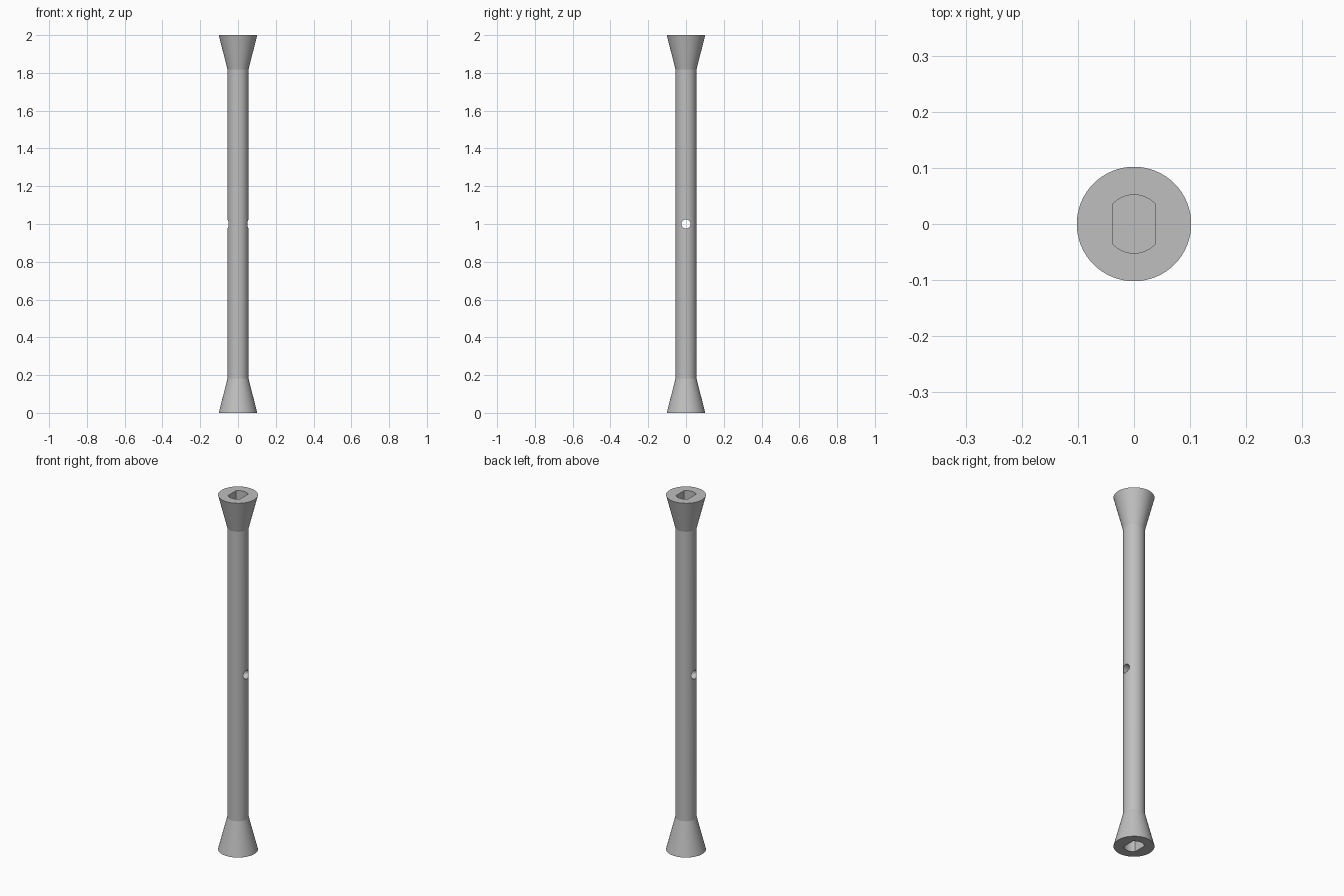
import bpy, bmesh, math

HEIGHT = 2.0
SEGMENTS = 64
END_RADIUS, SHAFT_RADIUS, FLARE = 0.102, 0.055, 0.183
SOCKET_RADIUS, SOCKET_HALF_WIDTH, SOCKET_DEPTH = 0.052, 0.037, 0.17
PIN_RADIUS = 0.024

cube = bpy.data.objects.get("Cube")
if cube:
    bpy.data.objects.remove(cube, do_unlink=True)

# Single grey material
grey = bpy.data.materials.new("plain_grey")
grey.use_nodes = True
colour = (0.52, 0.52, 0.52, 1)
grey.diffuse_color = colour
grey.node_tree.nodes["Principled BSDF"].inputs["Base Color"].default_value = colour


def loft(name, rings):
    """Closed solid skinned through equal-length rings of points."""
    bm = bmesh.new()
    loops = [[bm.verts.new(p) for p in ring] for ring in rings]
    for low, high in zip(loops, loops[1:]):
        for i in range(len(low)):
            j = (i + 1) % len(low)
            bm.faces.new((low[i], low[j], high[j], high[i]))
    bm.faces.new(loops[0][::-1])
    bm.faces.new(loops[-1])
    bmesh.ops.recalc_face_normals(bm, faces=bm.faces)
    mesh = bpy.data.meshes.new(name)
    bm.to_mesh(mesh)
    bm.free()
    mesh.materials.append(grey)
    obj = bpy.data.objects.new(name, mesh)
    bpy.context.collection.objects.link(obj)
    return obj


def circle(radius, z):
    angles = [math.tau * i / SEGMENTS for i in range(SEGMENTS)]
    return [(radius * math.cos(a), radius * math.sin(a), z) for a in angles]


def socket_outline(z):
    """Circle with two flat sides facing left and right."""
    start = math.acos(SOCKET_HALF_WIDTH / SOCKET_RADIUS)
    steps = 16
    points = []
    for base in (0, math.pi):
        for i in range(steps + 1):
            a = base + start + (math.pi - 2 * start) * i / steps
            points.append((SOCKET_RADIUS * math.cos(a), SOCKET_RADIUS * math.sin(a), z))
    return points


# Flared rod
rod = loft("flared_rod", [
    circle(END_RADIUS, 0), circle(SHAFT_RADIUS, FLARE),
    circle(SHAFT_RADIUS, HEIGHT - FLARE), circle(END_RADIUS, HEIGHT)])

# Cutters: a flat-sided socket in each end and a pin hole across the middle
top_cut = loft("top_socket_cutter", [socket_outline(HEIGHT - SOCKET_DEPTH), socket_outline(HEIGHT + 0.1)])
bottom_cut = loft("bottom_socket_cutter", [socket_outline(-0.1), socket_outline(SOCKET_DEPTH)])
pin_cut = loft("pin_hole_cutter", [
    [(x, px, HEIGHT / 2 + py) for px, py, _ in circle(PIN_RADIUS, 0)] for x in (-0.2, 0.2)])

bpy.ops.object.select_all(action="DESELECT")
bpy.context.view_layer.objects.active = rod
rod.select_set(True)
for cutter in (top_cut, bottom_cut, pin_cut):
    cut = rod.modifiers.new(cutter.name, "BOOLEAN")
    cut.operation = "DIFFERENCE"
    cut.solver = "EXACT"
    cut.object = cutter
    bpy.ops.object.modifier_apply(modifier=cut.name)
    bpy.data.objects.remove(cutter, do_unlink=True)

# The flare meets the shaft at a crisp edge
bpy.ops.object.shade_smooth_by_angle(angle=math.radians(12))
